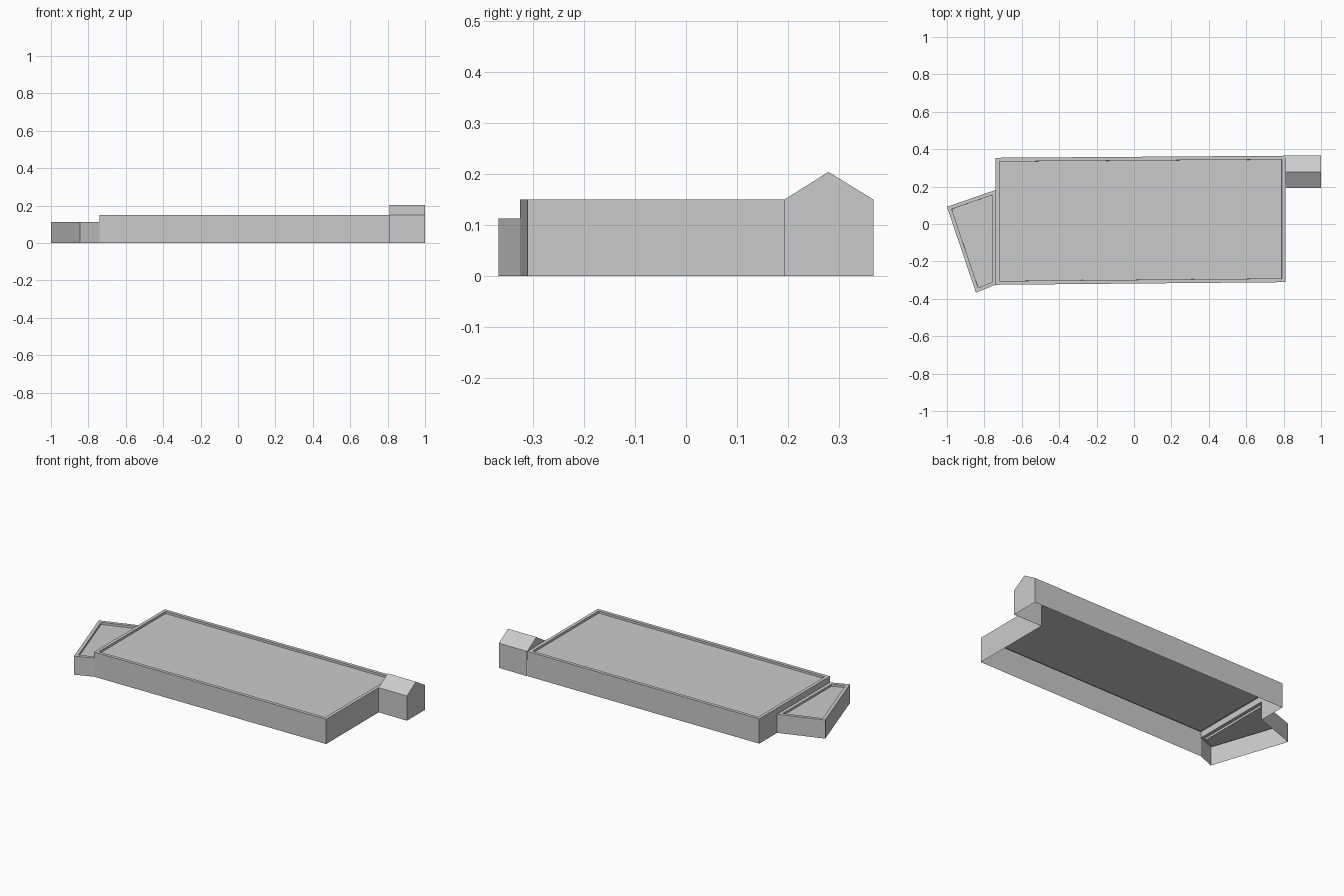
import bpy
import bmesh

cube = bpy.data.objects.get("Cube")
if cube:
    bpy.data.objects.remove(cube)

# One plain grey for the whole building
grey = bpy.data.materials.new("plain_grey")
grey.use_nodes = True
colour = (0.6, 0.6, 0.6, 1)
grey.diffuse_color = colour
grey.node_tree.nodes["Principled BSDF"].inputs["Base Color"].default_value = colour


def finish(bm, name):
    mesh = bpy.data.meshes.new(name)
    bm.to_mesh(mesh)
    bm.free()
    mesh.materials.append(grey)
    obj = bpy.data.objects.new(name, mesh)
    bpy.context.collection.objects.link(obj)
    return obj


def flat_roof_block(name, outline, height, wall_bases, rim=0.02, drop=0.013):
    """Open-bottomed walls with a sunken roof; each wall starts at its own
    base height, and None leaves that side open."""
    bm = bmesh.new()
    top = [bm.verts.new((x, y, height)) for x, y in outline]
    for i, base in enumerate(wall_bases):
        if base is None:
            continue
        p, q = top[i], top[(i + 1) % len(top)]
        low = [bm.verts.new((v.co.x, v.co.y, base)) for v in (p, q)]
        bm.faces.new((low[0], low[1], q, p))
    roof = bm.faces.new(top)
    bm.normal_update()
    bmesh.ops.inset_region(bm, faces=[roof], thickness=rim,
                           use_even_offset=True, use_boundary=True)
    bm.normal_update()
    bmesh.ops.inset_individual(bm, faces=[roof], thickness=0.0002, depth=-drop)
    bmesh.ops.remove_doubles(bm, verts=bm.verts, dist=0.00001)
    return finish(bm, name)


EAVES, ANNEX_TOP = 0.15, 0.113
front_joint, back_joint = (-0.74, -0.325), (-0.74, 0.182)

# Main hall, open inside towards the annex and the gabled wing
flat_roof_block(
    "main_hall",
    [front_joint, (0.81, -0.311), (0.81, 0.193), (0.81, 0.365),
     (-0.74, 0.354), back_joint],
    EAVES, [0, 0, None, 0, 0, ANNEX_TOP])

# Lower slanted annex
flat_roof_block(
    "side_annex",
    [(-1, 0.092), (-0.845, -0.367), front_joint, back_joint],
    ANNEX_TOP, [0, 0, None, 0])

# Gabled wing: a house profile carried along x
bm = bmesh.new()
profile = [(0.193, 0), (0.193, EAVES), (0.279, 0.204), (0.367, EAVES), (0.367, 0)]
inner, outer = [[bm.verts.new((x, y, z)) for y, z in profile] for x in (0.81, 1)]
for i in range(len(profile) - 1):
    bm.faces.new((inner[i], outer[i], outer[i + 1], inner[i + 1]))
bm.faces.new(outer)
bm.faces.new(inner[1:4])
bmesh.ops.recalc_face_normals(bm, faces=bm.faces)
finish(bm, "gabled_wing")
